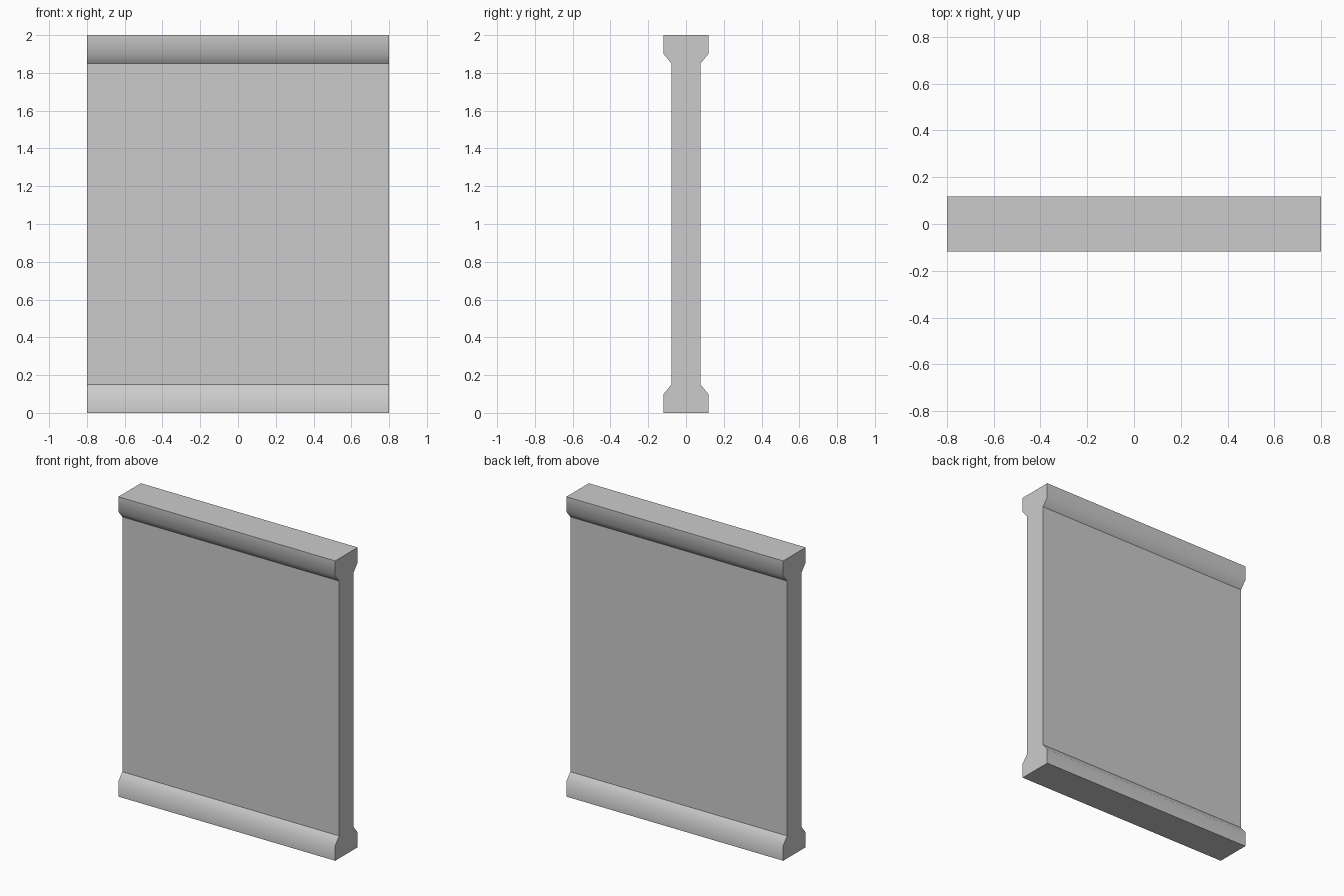
import bpy
import bmesh
import math

cube = bpy.data.objects.get("Cube")
if cube:
    bpy.data.objects.remove(cube, do_unlink=True)

HALF_LENGTH = 0.8
HEIGHT = 2.0
WALL = 0.077      # half thickness of the panel
TRIM = 0.118      # half thickness of the rails
BAND = 0.10       # height of a rail's upright face
RAIL = 0.15       # full height of a rail

grey = bpy.data.materials.new("plain grey")
grey.use_nodes = True
colour = (0.6, 0.6, 0.6, 1)
grey.diffuse_color = colour
grey.node_tree.nodes["Principled BSDF"].inputs["Base Color"].default_value = colour


def extrude_profile(name, profile, joints):
    """Extrude a y-z outline along x, leaving the sides in joints open."""
    bm = bmesh.new()
    rings = [[bm.verts.new((x, y, z)) for y, z in profile]
             for x in (-HALF_LENGTH, HALF_LENGTH)]
    left, right = rings
    count = len(profile)
    for ring in rings:
        bm.faces.new(ring)
    for i in range(count):
        if i not in joints:
            j = (i + 1) % count
            bm.faces.new((left[i], left[j], right[j], right[i]))
    bmesh.ops.recalc_face_normals(bm, faces=bm.faces)
    mesh = bpy.data.meshes.new(name)
    bm.to_mesh(mesh)
    bm.free()
    mesh.materials.append(grey)
    obj = bpy.data.objects.new(name, mesh)
    bpy.context.collection.objects.link(obj)
    # Soft shading from upright band to slope, crisp square corners
    bpy.ops.object.select_all(action="DESELECT")
    obj.select_set(True)
    bpy.context.view_layer.objects.active = obj
    bpy.ops.object.shade_smooth_by_angle(angle=math.radians(50))


# Flat panel, open where it meets the rails
extrude_profile("wall_panel",
                [(-WALL, RAIL), (WALL, RAIL),
                 (WALL, HEIGHT - RAIL), (-WALL, HEIGHT - RAIL)], (0, 2))

# Sloped rails along the bottom and, mirrored, along the top
rail = [(-WALL, RAIL), (-TRIM, BAND), (-TRIM, 0),
        (TRIM, 0), (TRIM, BAND), (WALL, RAIL)]
extrude_profile("base_rail", rail, (5,))
extrude_profile("top_rail", [(y, HEIGHT - z) for y, z in rail], (5,))
